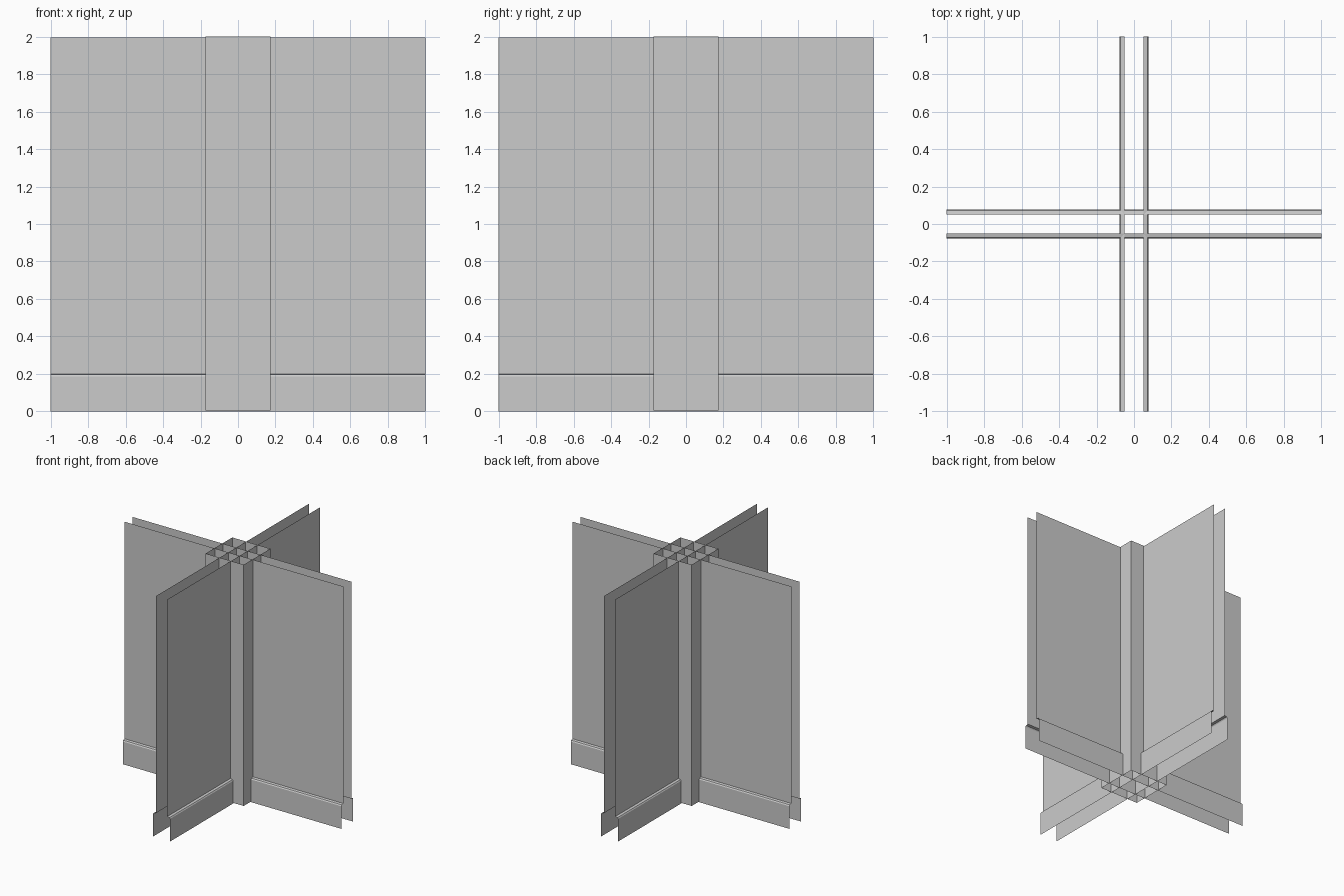
import bpy
import math
from mathutils import Matrix

if "Cube" in bpy.data.objects:
    bpy.data.objects.remove(bpy.data.objects["Cube"])


def sheet(name, rows, closed=False):
    """Skin a list of (start, end) point pairs into a strip of quads."""
    verts = [p for row in rows for p in row]
    n = len(rows)
    faces = []
    for i in range(n if closed else n - 1):
        j = (i + 1) % n
        faces.append((2 * i, 2 * i + 1, 2 * j + 1, 2 * j))
    mesh = bpy.data.meshes.new(name)
    mesh.from_pydata(verts, [], faces)
    obj = bpy.data.objects.new(name, mesh)
    bpy.context.collection.objects.link(obj)
    return obj


# Wall and skirting profile: (distance from centre line, height)
profile = [(0.078, 0.0), (0.078, 0.187), (0.072, 0.196), (0.052, 0.2), (0.052, 1.995)]

# Four full-length wall panels, two per direction, crossing in the middle
for i, side in enumerate(("front", "right", "back", "left")):
    wall = sheet(side + "_wall_panel", [((-1, -d, z), (1, -d, z)) for d, z in profile])
    wall.data.transform(Matrix.Rotation(i * math.pi / 2, 4, 'Z'))

# Square corner post, open at top and bottom
r = 0.174
corners = [(-r, -r), (r, -r), (r, r), (-r, r)]
sheet("centre_post", [((x, y, 2.0), (x, y, 0.005)) for x, y in corners], closed=True)
